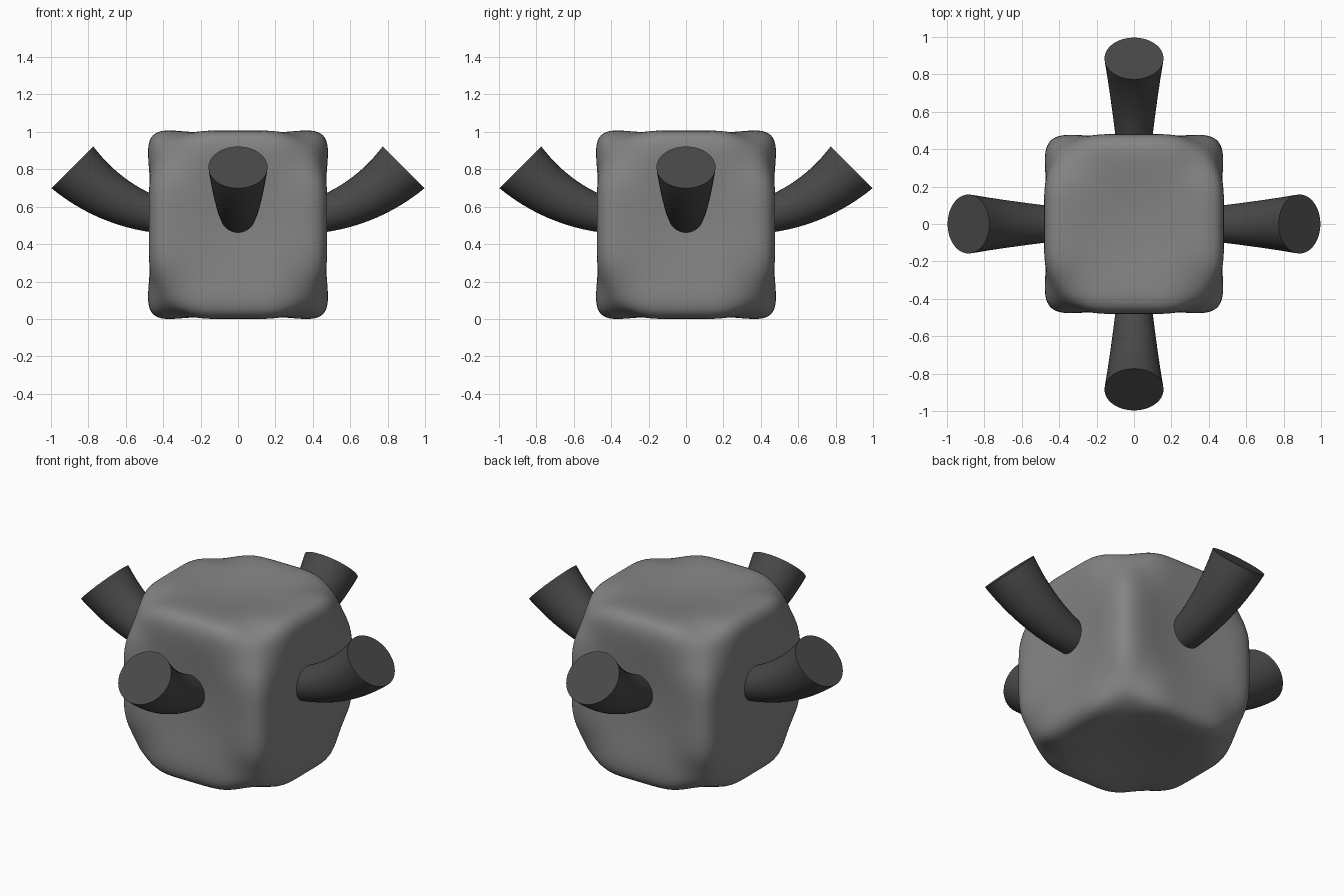
import bpy, bmesh, math
from mathutils import Vector

if "Cube" in bpy.data.objects:
    bpy.data.objects.remove(bpy.data.objects["Cube"])


def material(name, rgb):
    m = bpy.data.materials.new(name)
    m.diffuse_color = (*rgb, 1)
    m.use_nodes = True
    m.node_tree.nodes["Principled BSDF"].inputs["Base Color"].default_value = m.diffuse_color
    return m


def add_object(name, bm, mat):
    bmesh.ops.recalc_face_normals(bm, faces=bm.faces)
    me = bpy.data.meshes.new(name)
    bm.to_mesh(me)
    bm.free()
    ob = bpy.data.objects.new(name, me)
    bpy.context.collection.objects.link(ob)
    me.materials.append(mat)
    bpy.ops.object.select_all(action='DESELECT')
    ob.select_set(True)
    bpy.context.view_layer.objects.active = ob
    bpy.ops.object.shade_smooth_by_angle(angle=math.radians(40))
    return ob


mid_grey = material("mid_grey", (0.23, 0.23, 0.23))
dark_grey = material("dark_grey", (0.065, 0.065, 0.065))

# Body: soft cube with rounded corners and slightly dented faces
HALF = (0.492, 0.492, 0.515)
DENT, CORNER = 0.04, 0.1


def soften(co):
    c = co * 1.0
    # rounder vertical edges, crisper horizontal ones
    xy = (abs(c.x) ** 7 + abs(c.y) ** 7) ** (9 / 7)
    p = c / (xy + abs(c.z) ** 9) ** (1 / 9)
    # pull the eight corners in
    u = p.normalized()
    p *= 1 - CORNER * (27 * (u.x * u.y * u.z) ** 2) ** 3
    # dent the middle of the face
    axis = max(range(3), key=lambda i: abs(c[i]))
    fall = 1.0
    for i in range(3):
        if i != axis:
            fall *= (1 - min(1, c[i] ** 2)) ** 2
    out = Vector(p[i] * HALF[i] for i in range(3))
    out[axis] -= math.copysign(DENT * fall, c[axis])
    return out


bm = bmesh.new()
bmesh.ops.create_cube(bm, size=2)
bmesh.ops.subdivide_edges(bm, edges=bm.edges[:], cuts=39, use_grid_fill=True)
for v in bm.verts:
    v.co = soften(v.co)
low = min(v.co.z for v in bm.verts)
for v in bm.verts:
    v.co.z -= low
add_object("body", bm, mid_grey)

# Four flaring horns that curve outwards and up, with flat ends
P0, P1, P2 = Vector((0.3, 0, 0.53)), Vector((0.647, 0, 0.572)), Vector((0.885, 0, 0.81))
SIDES, STEPS = 40, 20


def horn(name, turn):
    bm = bmesh.new()
    rings = []
    for s in range(STEPS + 1):
        t = s / STEPS
        centre = P0 * (1 - t) ** 2 + P1 * 2 * t * (1 - t) + P2 * t * t
        tan = ((P1 - P0) * (1 - t) + (P2 - P1) * t).normalized()
        up = Vector((-tan.z, 0, tan.x))
        r = 0.079 + 0.079 * t
        ring = []
        for k in range(SIDES):
            a = math.tau * k / SIDES
            p = centre + up * r * math.cos(a) + Vector((0, r * math.sin(a), 0))
            ring.append(bm.verts.new((p.x * math.cos(turn) - p.y * math.sin(turn),
                                      p.x * math.sin(turn) + p.y * math.cos(turn), p.z)))
        rings.append(ring)
    for a, b in zip(rings, rings[1:]):
        for k in range(SIDES):
            n = (k + 1) % SIDES
            bm.faces.new((a[k], a[n], b[n], b[k]))
    bm.faces.new(rings[0])
    bm.faces.new(rings[-1])
    add_object(name, bm, dark_grey)


for i, side in enumerate(("right", "back", "left", "front")):
    horn(side + "_horn", i * math.pi / 2)
